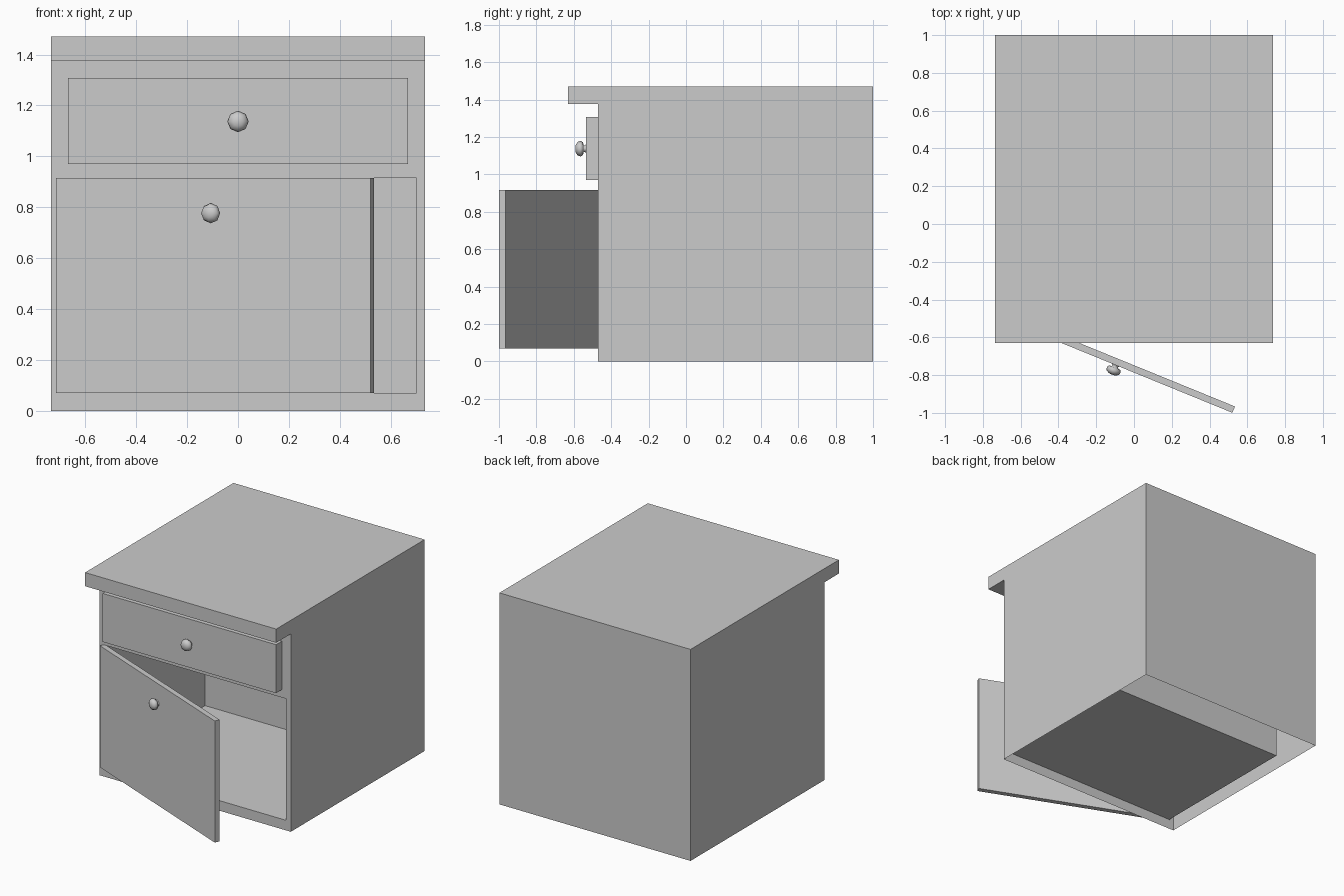
import bpy, bmesh, math
from mathutils import Matrix

if "Cube" in bpy.data.objects:
    bpy.data.objects.remove(bpy.data.objects["Cube"])

W, FRONT = 0.735, -0.47          # half width and front plane of the case


def make_object(name, bm):
    bmesh.ops.remove_doubles(bm, verts=bm.verts, dist=1e-5)
    bmesh.ops.recalc_face_normals(bm, faces=bm.faces)
    me = bpy.data.meshes.new(name)
    bm.to_mesh(me)
    bm.free()
    ob = bpy.data.objects.new(name, me)
    bpy.context.collection.objects.link(ob)
    return ob


def face(bm, pts):
    return bm.faces.new([bm.verts.new(p) for p in pts])


def rect(x, z0, z1, y):
    return [(-x, y, z0), (x, y, z0), (x, y, z1), (-x, y, z1)]


def front_panel(bm, outer, inner, depth_y):
    """Frame with its inner rectangle pushed in or pulled out to depth_y."""
    loops = [rect(*outer, FRONT), rect(*inner, FRONT), rect(*inner, depth_y)]
    for a, b in zip(loops, loops[1:]):
        for i in range(4):
            j = (i + 1) % 4
            face(bm, [a[i], a[j], b[j], b[i]])
    face(bm, loops[-1])


def knob(name, matrix):
    """Eight-sided turned knob; its axis is local -y."""
    profile = [(0.024, -0.002), (0.017, 0.006), (0.018, 0.012), (0.034, 0.016),
               (0.042, 0.028), (0.036, 0.045), (0.019, 0.055), (0, 0.057)]
    bm = bmesh.new()
    vs = [bm.verts.new((r, -d, 0)) for r, d in profile]
    edges = [bm.edges.new(p) for p in zip(vs, vs[1:])]
    bmesh.ops.spin(bm, geom=vs + edges, cent=(0, 0, 0), axis=(0, 1, 0),
                   angle=2 * math.pi, steps=8)
    ob = make_object(name, bm)
    ob.matrix_world = matrix
    for p in ob.data.polygons:
        p.use_smooth = True
    return ob


# Case: thin shell open underneath, with overhanging top
bm = bmesh.new()
side = [(FRONT, 0), (FRONT, 0.94), (FRONT, 1.375), (-0.63, 1.375),
        (-0.63, 1.47), (1, 1.47), (1, 0)]
for x in (-W, W):
    face(bm, [(x, y, z) for y, z in side])
for (y0, z0), (y1, z1) in zip(side[2:], side[3:]):
    face(bm, [(-W, y0, z0), (W, y0, z0), (W, y1, z1), (-W, y1, z1)])
# cupboard recess and raised drawer front
front_panel(bm, (W, 0, 0.94), (0.70, 0.07, 0.915), 0.638)
front_panel(bm, (W, 0.94, 1.375), (0.667, 0.97, 1.307), -0.535)
make_object("cabinet_case", bm)

# Door standing ajar, hinged on the left
LENGTH, THICK, Z0, Z1 = 1.335, 0.036, 0.07, 0.915
hinge = (Matrix.Translation((-0.715, -0.495, 0))
         @ Matrix.Rotation(math.radians(-22.2), 4, 'Z'))
bm = bmesh.new()
bmesh.ops.create_cube(bm, size=1, matrix=(
    Matrix.Translation((LENGTH / 2, THICK / 2, (Z0 + Z1) / 2))
    @ Matrix.Diagonal((LENGTH, THICK, Z1 - Z0, 1))))
door = make_object("cupboard_door", bm)
door.matrix_world = hinge

# Knobs
knob("drawer_knob", Matrix.Translation((0, -0.535, 1.137)))
knob("door_knob", hinge @ Matrix.Translation((LENGTH / 2, 0, 0.777))
     @ Matrix.Scale(0.95, 4))
